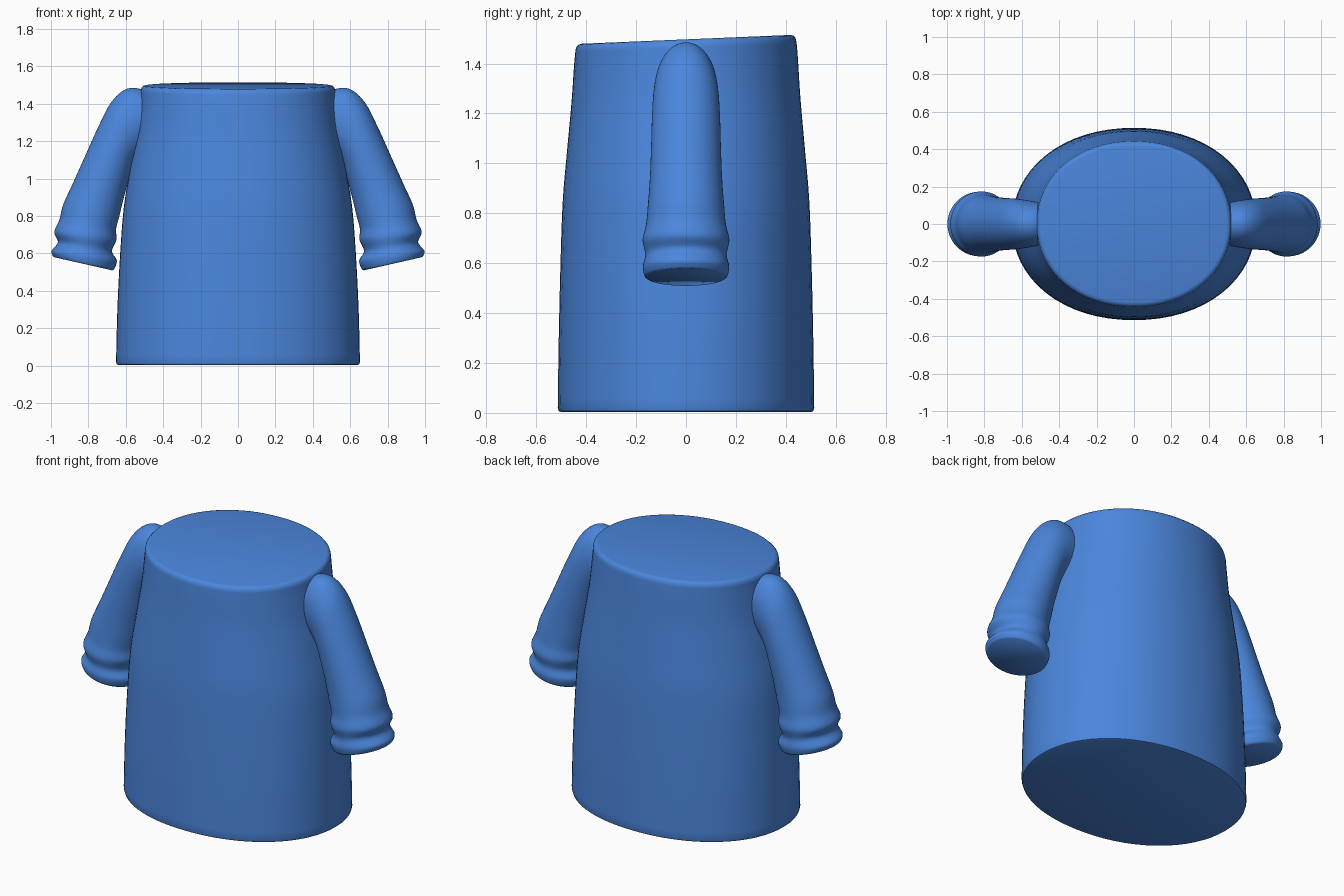
import bpy, bmesh, math
from mathutils import Vector

if "Cube" in bpy.data.objects:
    bpy.data.objects.remove(bpy.data.objects["Cube"])

N = 64
mat = bpy.data.materials.new("blue_cloth")
mat.diffuse_color = (0.07, 0.24, 0.72, 1)
mat.use_nodes = True
mat.node_tree.nodes["Principled BSDF"].inputs["Base Color"].default_value = mat.diffuse_color


def smooth(rows, steps):
    """Catmull-Rom interpolation of parameter rows."""
    rows = [Vector(r) for r in rows]
    out = []
    for i in range(len(rows) - 1):
        p0, p1 = rows[max(i - 1, 0)], rows[i]
        p2, p3 = rows[i + 1], rows[min(i + 2, len(rows) - 1)]
        for s in range(steps):
            t = s / steps
            out.append(0.5 * (2 * p1 + (p2 - p0) * t + (2 * p0 - 5 * p1 + 4 * p2 - p3) * t * t
                              + (3 * p1 - p0 - 3 * p2 + p3) * t ** 3))
    return out + [rows[-1]]


def loft(name, rings):
    """Skin closed rings and cap both ends."""
    bm = bmesh.new()
    loops = [[bm.verts.new(p) for p in r] for r in rings]
    for a, b in zip(loops, loops[1:]):
        for i in range(N):
            j = (i + 1) % N
            bm.faces.new((a[i], a[j], b[j], b[i]))
    bm.faces.new(loops[0])
    bm.faces.new(loops[-1])
    bmesh.ops.recalc_face_normals(bm, faces=bm.faces)
    me = bpy.data.meshes.new(name)
    bm.to_mesh(me)
    bm.free()
    me.materials.append(mat)
    ob = bpy.data.objects.new(name, me)
    bpy.context.collection.objects.link(ob)
    bpy.ops.object.select_all(action='DESELECT')
    bpy.context.view_layer.objects.active = ob
    ob.select_set(True)
    bpy.ops.object.shade_smooth_by_angle(angle=math.radians(50))
    return ob


def power(v, e):
    return math.copysign(abs(v) ** e, v)


ANGLES = [2 * math.pi * i / N for i in range(N)]

# Body: height, half width, half depth; the neck plane slopes to the front
wall = smooth([(0.02, 0.652, 0.514), (0.3, 0.645, 0.51), (0.6, 0.63, 0.503), (0.85, 0.61, 0.494),
               (1.05, 0.577, 0.477), (1.25, 0.542, 0.459), (1.4, 0.525, 0.449), (1.47, 0.52, 0.443)], 5)
profile = [(0.003, 0.638, 0.50), (0.007, 0.648, 0.51)] + [tuple(r) for r in wall] + \
          [(1.485, 0.516, 0.439), (1.494, 0.507, 0.43), (1.497, 0.495, 0.418)]
rings = []
for z, w, d in profile:
    tilt = 0.042 * (z / 1.497) ** 6
    ring = []
    for a in ANGLES:
        y = d * power(math.sin(a), 0.95)
        ring.append((w * power(math.cos(a), 0.95), y, z + tilt * y))
    rings.append(ring)
loft("shirt_body", rings)

# Sleeve: outer x, outer z, inner x, inner z, half depth, from shoulder to cuff
sleeve = smooth([
    (0.42, 1.44, 0.42, 1.20, 0.10), (0.53, 1.481, 0.48, 1.16, 0.115),
    (0.605, 1.475, 0.515, 1.13, 0.125), (0.68, 1.405, 0.54, 1.11, 0.132),
    (0.75, 1.27, 0.562, 1.07, 0.137), (0.82, 1.115, 0.582, 1.00, 0.140),
    (0.885, 0.97, 0.61, 0.90, 0.145), (0.935, 0.86, 0.634, 0.80, 0.153),
    (0.955, 0.78, 0.652, 0.73, 0.160), (0.982, 0.715, 0.65, 0.672, 0.174),
    (0.963, 0.66, 0.674, 0.612, 0.163), (0.996, 0.615, 0.648, 0.562, 0.173),
    (0.992, 0.59, 0.66, 0.52, 0.168), (0.985, 0.58, 0.672, 0.509, 0.160)], 5)
rings = []
for ox, oz, ix, iz, d in sleeve:
    o, i = Vector((ox, 0, oz)), Vector((ix, 0, iz))
    rings.append([(o + i) / 2 + (o - i) / 2 * math.cos(a) + Vector((0, d * math.sin(a), 0))
                  for a in ANGLES])
arm = loft("sleeves", rings)
mirror = arm.modifiers.new("both_sides", 'MIRROR')
mirror.use_axis = (True, False, False)
